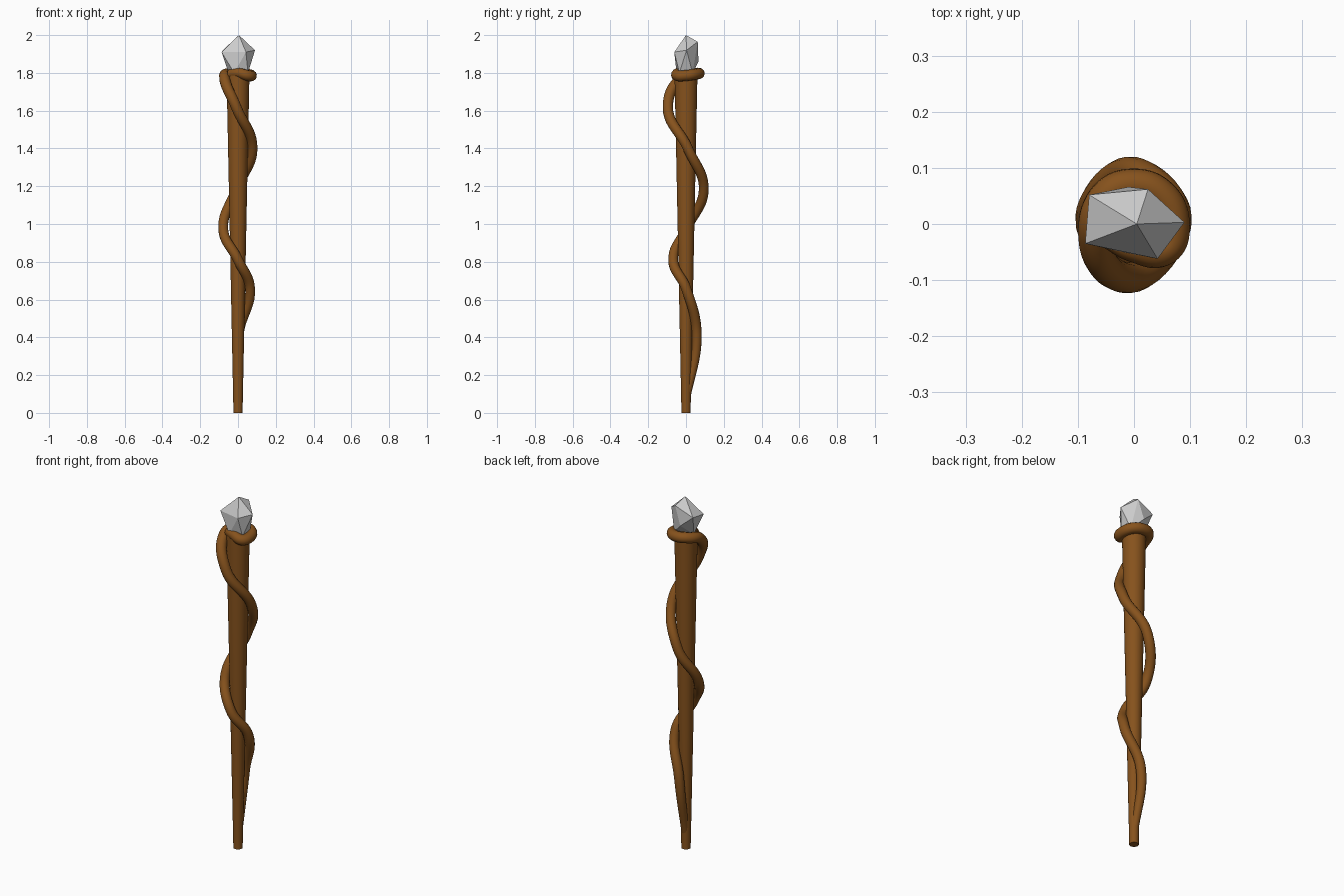
import bpy, bmesh, math

if "Cube" in bpy.data.objects:
    bpy.data.objects.remove(bpy.data.objects["Cube"])

wood = bpy.data.materials.new("wood")
wood.diffuse_color = (0.24, 0.085, 0.012, 1)
wood.use_nodes = True
wood.node_tree.nodes["Principled BSDF"].inputs["Base Color"].default_value = wood.diffuse_color


def smooth(obj):
    bpy.ops.object.select_all(action='DESELECT')
    obj.select_set(True)
    bpy.context.view_layer.objects.active = obj
    bpy.ops.object.shade_smooth_by_angle(angle=math.radians(40))


# Tapered shaft
bpy.ops.mesh.primitive_cone_add(vertices=32, radius1=0.024, radius2=0.061,
                                depth=1.81, location=(0, 0, 0.905))
shaft = bpy.context.object
shaft.name = "shaft"
shaft.data.materials.append(wood)
smooth(shaft)

# Vine: winds twice up the shaft, then loops round the top as a collar
path = [  # x, y, z, thickness factor
    (0.0, 0.0, 0.06, 0.75), (0.004, 0.057, 0.42, 1), (0.064, 0.0, 0.66, 1),
    (0.0, -0.068, 0.81, 1), (-0.078, 0.0, 0.97, 1), (-0.01, 0.094, 1.18, 1),
    (0.077, 0.01, 1.40, 1), (-0.01, -0.096, 1.62, 1.05),
    (-0.071, -0.02, 1.775, 1.1), (-0.05, 0.05, 1.797, 1.1),
    (0.0, 0.07, 1.797, 1.1), (0.05, 0.05, 1.793, 1.1),
    (0.071, 0.0, 1.786, 1.1), (0.055, -0.045, 1.785, 1.1),
    (0.0, -0.042, 1.80, 1), (-0.045, -0.02, 1.795, 0.9)]
curve = bpy.data.curves.new("vine", 'CURVE')
curve.dimensions = '3D'
curve.resolution_u = 10
curve.bevel_depth = 0.0262
curve.bevel_resolution = 5
curve.use_fill_caps = True
spline = curve.splines.new('BEZIER')
spline.bezier_points.add(len(path) - 1)
for p, (x, y, z, r) in zip(spline.bezier_points, path):
    p.co = (x, y, z)
    p.radius = r
    p.handle_left_type = p.handle_right_type = 'AUTO'
vine = bpy.data.objects.new("vine", curve)
bpy.context.collection.objects.link(vine)
bpy.ops.object.select_all(action='DESELECT')
vine.select_set(True)
bpy.context.view_layer.objects.active = vine
bpy.ops.object.convert(target='MESH')
vine = bpy.context.object
vine.name = "vine"
vine.data.materials.clear()
vine.data.materials.append(wood)
smooth(vine)

# Faceted crystal: tip, wide upper ring, narrow lower ring, buried base
upper = [(0.09, 0.003, 1.92), (0.025, 0.062, 1.965), (-0.08, 0.052, 1.92),
         (-0.087, -0.035, 1.91), (0.042, -0.062, 1.91)]
lower = [(0.05, 0.035, 1.80), (-0.01, 0.066, 1.86), (-0.05, 0.0, 1.80),
         (-0.02, -0.05, 1.80), (0.053, -0.035, 1.80)]
bm = bmesh.new()
tip = bm.verts.new((0.005, 0, 2.0))
base = bm.verts.new((0, 0, 1.78))
u = [bm.verts.new(c) for c in upper]
l = [bm.verts.new(c) for c in lower]
for i in range(5):
    j = (i + 1) % 5
    bm.faces.new((tip, u[i], u[j]))
    bm.faces.new((u[i], l[i], u[j]))
    bm.faces.new((u[j], l[i], l[j]))
    bm.faces.new((base, l[j], l[i]))
bmesh.ops.recalc_face_normals(bm, faces=bm.faces)
mesh = bpy.data.meshes.new("crystal")
bm.to_mesh(mesh)
bm.free()
crystal = bpy.data.objects.new("crystal", mesh)
bpy.context.collection.objects.link(crystal)
